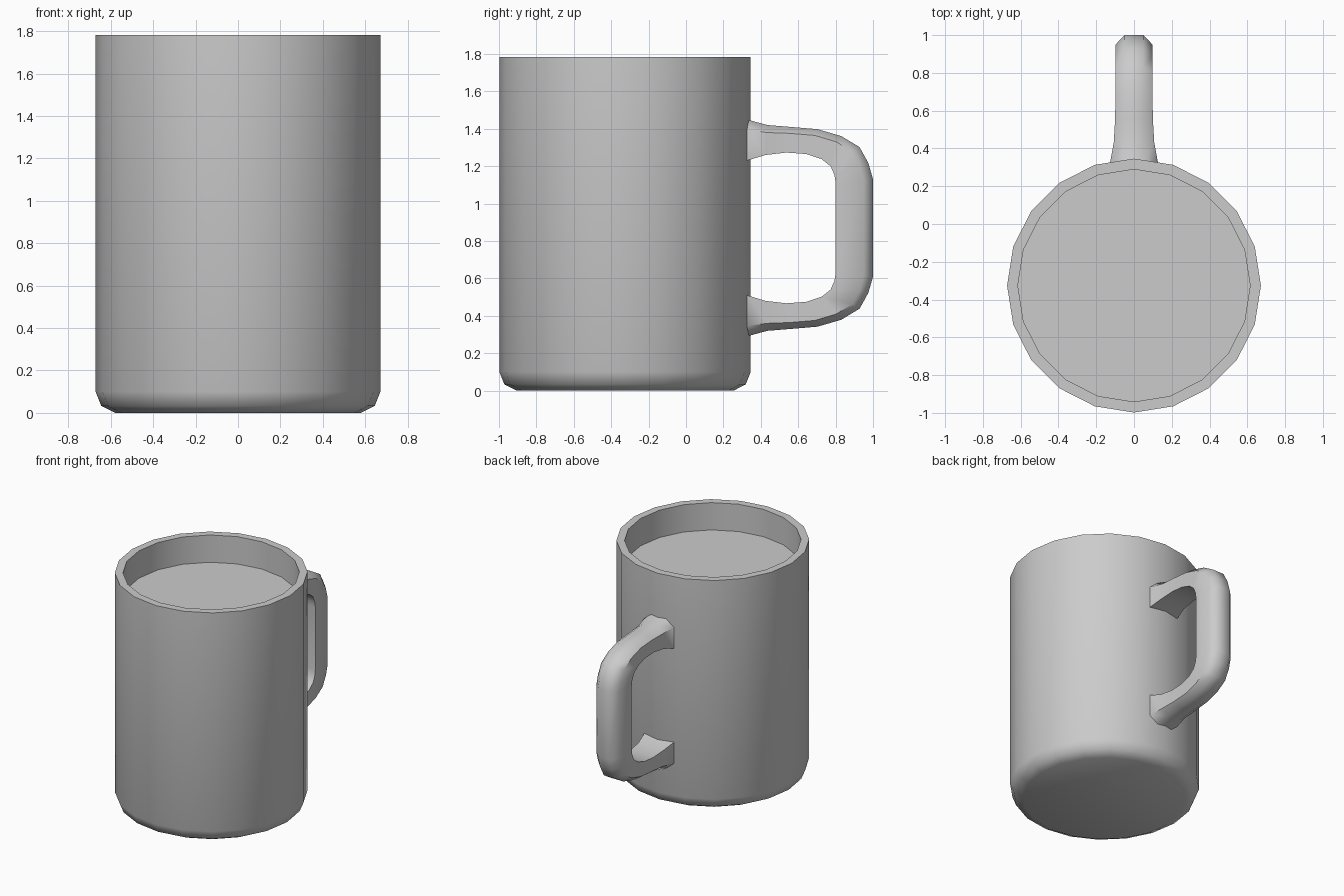
import bpy, bmesh, math
from mathutils import Matrix

if "Cube" in bpy.data.objects:
    bpy.data.objects.remove(bpy.data.objects["Cube"])

SIDES = 20
CENTRE_Y = -0.326
HANDLE_Z = 0.87

grey = bpy.data.materials.new("plain grey")
grey.use_nodes = True
colour = (0.6, 0.6, 0.6, 1)
grey.diffuse_color = colour
grey.node_tree.nodes["Principled BSDF"].inputs["Base Color"].default_value = colour


def finish(bm, name):
    """Turn a bmesh into a smooth object with sharp corners kept."""
    bmesh.ops.recalc_face_normals(bm, faces=bm.faces)
    mesh = bpy.data.meshes.new(name)
    bm.to_mesh(mesh)
    bm.free()
    mesh.materials.append(grey)
    obj = bpy.data.objects.new(name, mesh)
    bpy.context.collection.objects.link(obj)
    bpy.ops.object.select_all(action="DESELECT")
    obj.select_set(True)
    bpy.context.view_layer.objects.active = obj
    bpy.ops.object.shade_smooth_by_angle(angle=math.radians(50))
    return obj


def loft(bm, rings):
    """Skin a list of equal point rings and cap both ends."""
    loops = [[bm.verts.new(p) for p in ring] for ring in rings]
    n = len(loops[0])
    for a, b in zip(loops, loops[1:]):
        for i in range(n):
            j = (i + 1) % n
            bm.faces.new((a[i], a[j], b[j], b[i]))
    bm.faces.new(loops[0])
    bm.faces.new(loops[-1])


def circle(radius, z):
    return [(radius * math.cos(math.tau * i / SIDES),
             CENTRE_Y + radius * math.sin(math.tau * i / SIDES), z)
            for i in range(SIDES)]


# Cup: outer wall with a rounded foot, flat rim and hollow inside
bm = bmesh.new()
profile = [(0.58, 0), (0.645, 0.033), (0.672, 0.1), (0.672, 1.783),
           (0.615, 1.783), (0.615, 0.08)]
loft(bm, [circle(r, z) for r, z in profile])
finish(bm, "cup")

# Drink: flat surface a little below the rim
bm = bmesh.new()
bmesh.ops.create_circle(bm, cap_ends=True, segments=SIDES, radius=0.615,
                        matrix=Matrix.Translation((0, CENTRE_Y, 1.573)))
drink = finish(bm, "drink")

# Handle: chamfered outside, square inside, flared where it meets the cup
# each station: outer y, outer z, inner y, inner z, half width
upper = [(0.30, 1.455, 0.30, 1.222, 0.132), (0.335, 1.447, 0.335, 1.233, 0.125),
         (0.436, 1.42, 0.425, 1.26, 0.107), (0.56, 1.41, 0.537, 1.273, 0.1),
         (0.703, 1.398, 0.644, 1.265, 0.098), (0.83, 1.361, 0.725, 1.238, 0.098),
         (0.928, 1.302, 0.773, 1.2, 0.098), (0.975, 1.217, 0.794, 1.152, 0.098),
         (1.0, 1.13, 0.8, 1.11, 0.098)]
lower = [(oy, 2 * HANDLE_Z - oz, iy, 2 * HANDLE_Z - iz, w)
         for oy, oz, iy, iz, w in reversed(upper)]


def section(oy, oz, iy, iz, w):
    def at(x, t):
        return (x, oy + (iy - oy) * t, oz + (iz - oz) * t)
    return [at(-w / 2, 0), at(w / 2, 0), at(w, 0.25), at(w, 1),
            at(-w, 1), at(-w, 0.25)]


bm = bmesh.new()
loft(bm, [section(*s) for s in upper + lower])
finish(bm, "handle")
